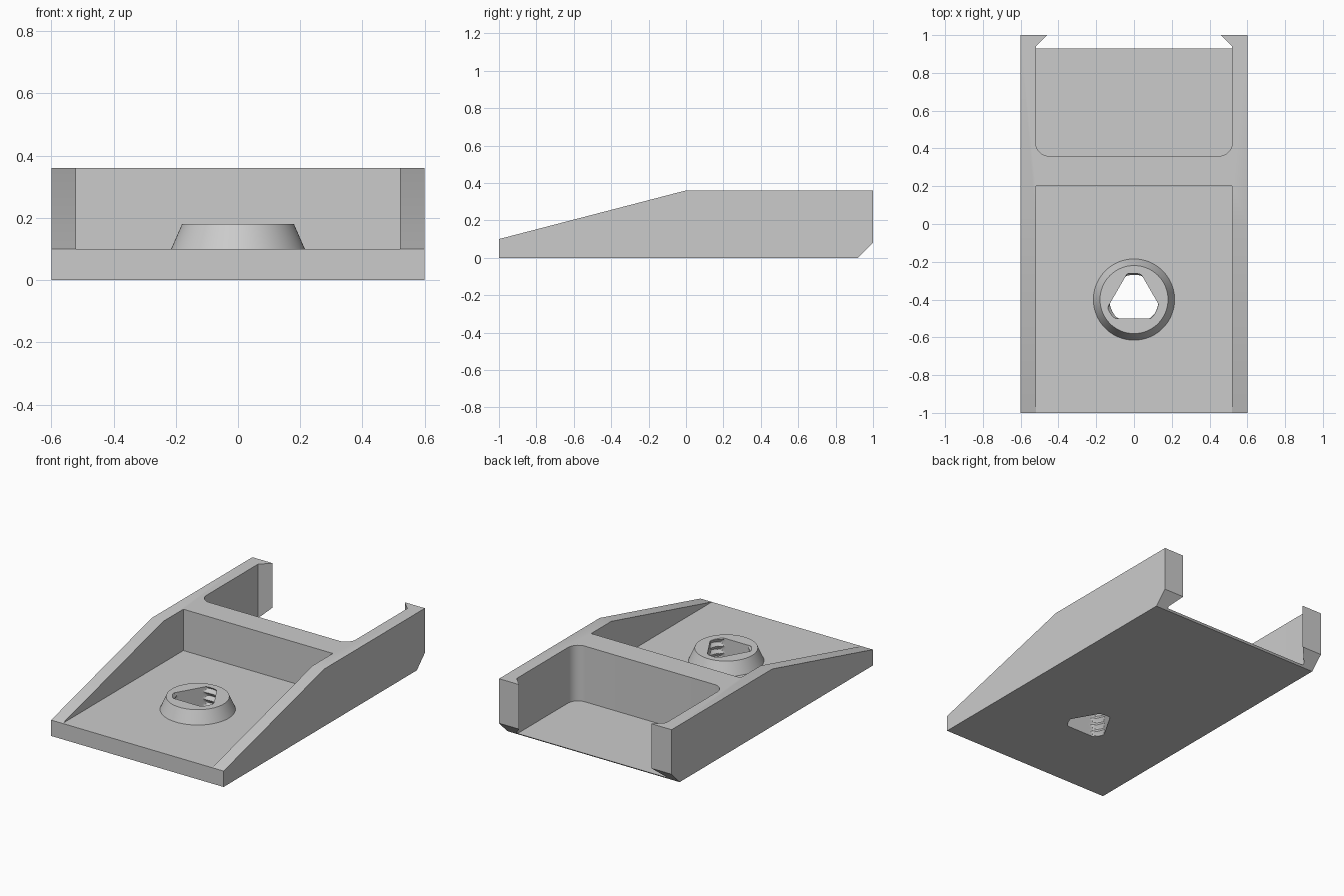
import bpy, bmesh, math

if "Cube" in bpy.data.objects:
    bpy.data.objects.remove(bpy.data.objects["Cube"])

grey = bpy.data.materials.new("plain grey")
grey.diffuse_color = (0.6, 0.6, 0.6, 1)
grey.use_nodes = True
grey.node_tree.nodes["Principled BSDF"].inputs["Base Color"].default_value = grey.diffuse_color


def add_object(name, bm):
    bmesh.ops.recalc_face_normals(bm, faces=bm.faces[:])
    mesh = bpy.data.meshes.new(name)
    bm.to_mesh(mesh)
    bm.free()
    mesh.materials.append(grey)
    obj = bpy.data.objects.new(name, mesh)
    bpy.context.collection.objects.link(obj)
    return obj


def loft(name, rings):
    """Closed solid through rings of equal point count."""
    bm = bmesh.new()
    loops = [[bm.verts.new(p) for p in ring] for ring in rings]
    n = len(loops[0])
    for a, b in zip(loops, loops[1:]):
        for i in range(n):
            j = (i + 1) % n
            bm.faces.new((a[i], a[j], b[j], b[i]))
    bm.faces.new(loops[0])
    bm.faces.new(loops[-1])
    return add_object(name, bm)


def combine(target, other, operation):
    mod = target.modifiers.new(operation, 'BOOLEAN')
    mod.operation = operation
    mod.solver = 'EXACT'
    mod.object = other
    bpy.context.view_layer.objects.active = target
    bpy.ops.object.modifier_apply(modifier=mod.name)
    bpy.data.objects.remove(other)


# Body: side profile swept across the width
side = [(-1, 0), (0.92, 0), (1, 0.08), (1, 0.36), (0, 0.36), (-1, 0.1)]
body = loft("bracket_body", [[(x, y, z) for y, z in side] for x in (-0.6, 0.6)])

# Front pocket, open at the front
front = [(-0.52, -1.1), (0.52, -1.1), (0.52, 0.2), (-0.52, 0.2)]
combine(body, loft("front_pocket", [[(x, y, z) for x, y in front] for z in (0.1, 0.5)]),
        'DIFFERENCE')

# Rear pocket: rounded inner corners, narrowed by a lip at the open end
R = 0.07
half = [(0.36, 1.1), (0.46, 1.0), (0.52, 0.94)]
half += [(0.52 - R + R * math.cos(a), 0.36 + R - R * math.sin(a))
         for a in (math.radians(7.5 * k) for k in range(13))]
rear = half + [(-x, y) for x, y in reversed(half)]
combine(body, loft("rear_pocket", [[(x, y, z) for x, y in rear] for z in (0.01, 0.5)]),
        'DIFFERENCE')

# Conical boss on the front floor
CY, N = -0.4, 96


def circle(radius, z):
    return [(radius * math.cos(2 * math.pi * i / N),
             CY + radius * math.sin(2 * math.pi * i / N), z) for i in range(N)]


combine(body, loft("boss", [circle(0.22375, 0.08), circle(0.18, 0.18)]), 'UNION')

# Three-sided hole whose rounded corners carry a screw thread
PITCH = 0.045


def hole_radius(angle, z):
    phase = (z / PITCH - angle / (2 * math.pi)) % 1.0
    thread = 0.13 + 0.018 * (1 - abs(2 * phase - 1))
    off = (angle - math.radians(30) + math.pi / 3) % (2 * math.pi / 3) - math.pi / 3
    return min(thread, 0.1 / math.cos(off))


rings = []
for k in range(53):
    z = -0.02 + k * PITCH / 10
    ring = []
    for i in range(N):
        a = 2 * math.pi * i / N
        r = hole_radius(a, z)
        ring.append((r * math.cos(a), CY + r * math.sin(a), z))
    rings.append(ring)
combine(body, loft("threaded_hole", rings), 'DIFFERENCE')

# Smooth curves, keep edges crisp
bpy.ops.object.select_all(action='DESELECT')
body.select_set(True)
bpy.context.view_layer.objects.active = body
bpy.ops.object.shade_smooth_by_angle(angle=math.radians(25))
